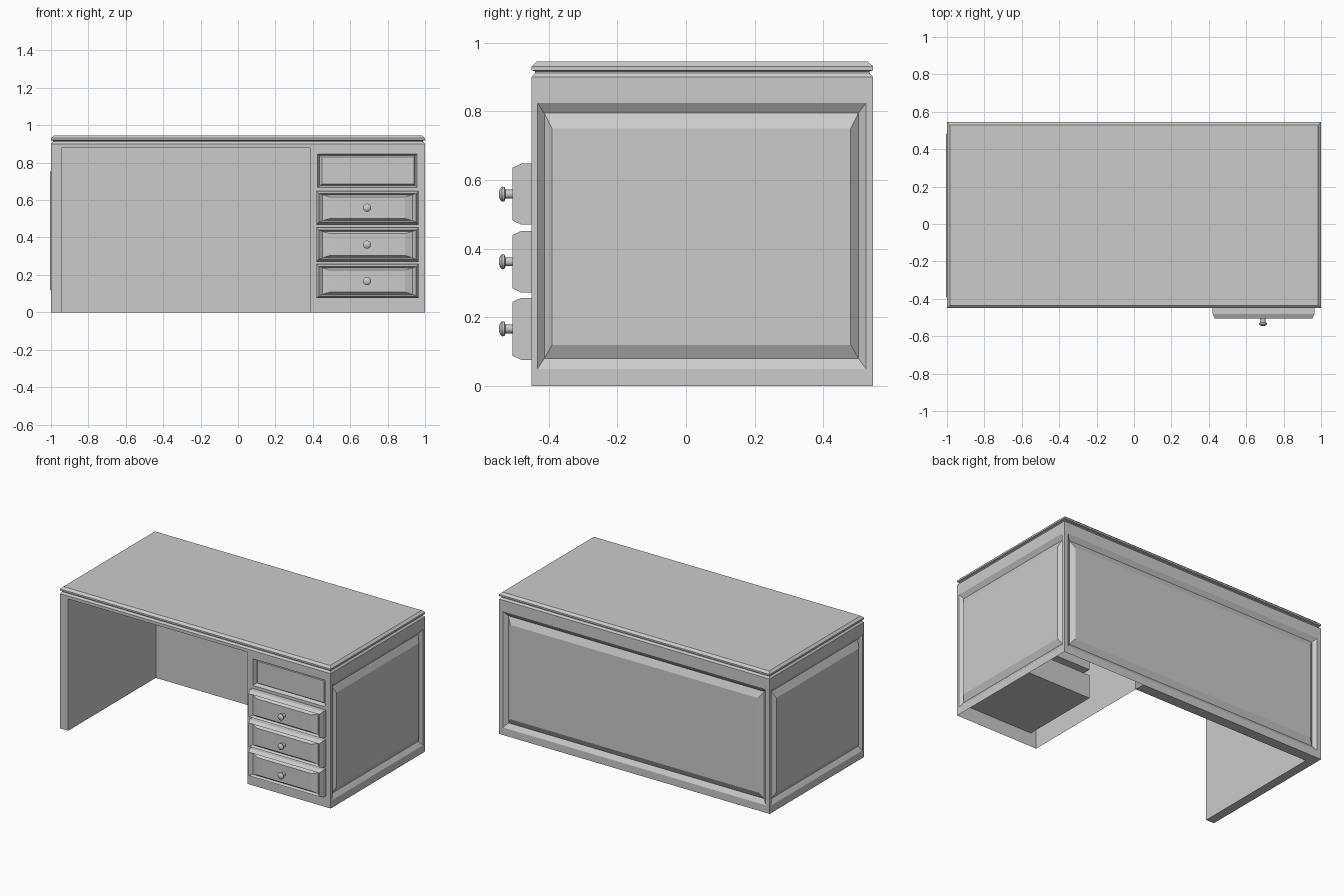
import bpy, bmesh, math
from mathutils import Vector

if "Cube" in bpy.data.objects:
    bpy.data.objects.remove(bpy.data.objects["Cube"])

F, B = -0.45, 0.545          # front and back of the carcass
KL, KR, KT, KB = -0.94, 0.385, 0.88, 0.475   # kneehole left, right, top, back


def finish(name, bm, recalc=False):
    if recalc:
        bmesh.ops.recalc_face_normals(bm, faces=bm.faces[:])
    me = bpy.data.meshes.new(name)
    bm.to_mesh(me)
    bm.free()
    ob = bpy.data.objects.new(name, me)
    bpy.context.collection.objects.link(ob)
    return ob


def loft(bm, rings, out=None, cap_start=False, cap_end=True):
    """Join successive point loops; with out given, faces are turned that way."""
    loops = [[bm.verts.new(p) for p in r] for r in rings]
    faces = []
    for a, b in zip(loops, loops[1:]):
        n = len(a)
        for i in range(n):
            j = (i + 1) % n
            faces.append(bm.faces.new((a[i], a[j], b[j], b[i])))
    if cap_end:
        faces.append(bm.faces.new(loops[-1]))
    if cap_start:
        faces.append(bm.faces.new(loops[0][::-1]))
    if out:
        for f in faces:
            f.normal_update()
            if f.normal.dot(Vector(out)) < 0:
                f.normal_flip()


def rect(place, u0, u1, v0, v1, d):
    return [place(u, v, d) for u, v in ((u0, v0), (u1, v0), (u1, v1), (u0, v1))]


def panel(name, place, out, rects):
    bm = bmesh.new()
    loft(bm, [rect(place, *r) for r in rects], out)
    return finish(name, bm)


# Side and back walls: frame, V groove, raised field
def side_rects(raise_by):
    return [(F, B, 0, 0.9, 0), (-0.433, 0.525, 0.05, 0.825, 0),
            (-0.413, 0.502, 0.08, 0.795, 0.02), (-0.39, 0.48, 0.12, 0.75, -raise_by)]

panel("right_side", lambda u, v, d: (1 - d, u, v), (1, 0, 0), side_rects(0))
panel("left_side", lambda u, v, d: (-1 + d, u, v), (-1, 0, 0), side_rects(0.004))
panel("back_panel", lambda u, v, d: (u, B - d, v), (0, 1, 0),
      [(-1, 1, 0, 0.9, 0), (-0.97, 0.97, 0.05, 0.825, 0),
       (-0.945, 0.945, 0.08, 0.795, 0.02), (-0.915, 0.915, 0.12, 0.75, 0)])

# Pedestal front with the recessed top compartment
panel("pedestal_front", lambda u, v, d: (u, F + d, v), (0, -1, 0),
      [(KR, 1, 0, 0.9, 0), (0.425, 0.957, 0.668, 0.845, 0),
       (0.437, 0.947, 0.678, 0.838, 0.025), (0.45, 0.94, 0.685, 0.83, 0.015)])

# Kneehole lining, leg front, rail and bottom edges
bm = bmesh.new()
in_x = lambda x: (lambda u, v, d: (x, u, v))
in_y = lambda y: (lambda u, v, d: (u, y, v))
in_z = lambda z: (lambda u, v, d: (u, v, z))
for place, out, r in (
        (in_x(KL), (1, 0, 0), (F, KB, 0, KT)),
        (in_x(KR), (-1, 0, 0), (F, KB, 0, KT)),
        (in_y(KB), (0, -1, 0), (KL, KR, 0, KT)),
        (in_z(KT), (0, 0, -1), (KL, KR, F, KB)),
        (in_y(F), (0, -1, 0), (-1, KL, 0, 0.9)),
        (in_y(F), (0, -1, 0), (KL, KR, KT, 0.9)),
        (in_z(0), (0, 0, -1), (-1, KL, F, B)),
        (in_z(0), (0, 0, -1), (KL, KR, KB, B))):
    loft(bm, [rect(place, *r, 0)], out)
finish("kneehole", bm)

# Desk top: shadow groove under a bevelled slab
bm = bmesh.new()
profile = [(0.9, 0), (0.912, 0.01), (0.917, 0.01), (0.92, 0), (0.931, 0), (0.945, 0.015)]
loft(bm, [rect(in_z(z), -1 + i, 1 - i, F + i, B - i, 0) for z, i in profile], cap_start=True)
finish("desk_top", bm, True)

# Drawers: moulded front, box behind, turned knob
front_profile = [(F, 0, 0), (-0.48, 0, 0), (-0.505, 0.012, 0.012),
                 (-0.488, 0.032, 0.02), (-0.502, 0.072, 0.032)]
knob_profile = [(-0.498, 0.013), (-0.526, 0.013), (-0.529, 0.021),
                (-0.536, 0.022), (-0.542, 0.016), (-0.545, 0.007)]
for n, (z0, z1) in enumerate(((0.076, 0.257), (0.272, 0.452), (0.47, 0.648)), 1):
    bm = bmesh.new()
    loft(bm, [rect(in_y(y), 0.42 + i, 0.965 - i, z0 + k, z1 - k, 0)
              for y, i, k in front_profile], cap_start=True)
    finish(f"drawer_front_{n}", bm, True)

    bm = bmesh.new()
    loft(bm, [rect(in_y(y), 0.43, 0.945, z0 + 0.012, z1 - 0.012, 0)
              for y in (F + 0.005, 0.1)], cap_start=True)
    finish(f"drawer_box_{n}", bm, True)

    bm = bmesh.new()
    zc = (z0 + z1) / 2
    loft(bm, [[(0.69 + r * math.cos(a), y, zc + r * math.sin(a))
               for a in (math.tau * s / 12 for s in range(12))]
              for y, r in knob_profile], cap_start=True)
    knob = finish(f"knob_{n}", bm, True)
    bpy.ops.object.select_all(action='DESELECT')
    knob.select_set(True)
    bpy.context.view_layer.objects.active = knob
    bpy.ops.object.shade_smooth_by_angle(angle=math.radians(35))
